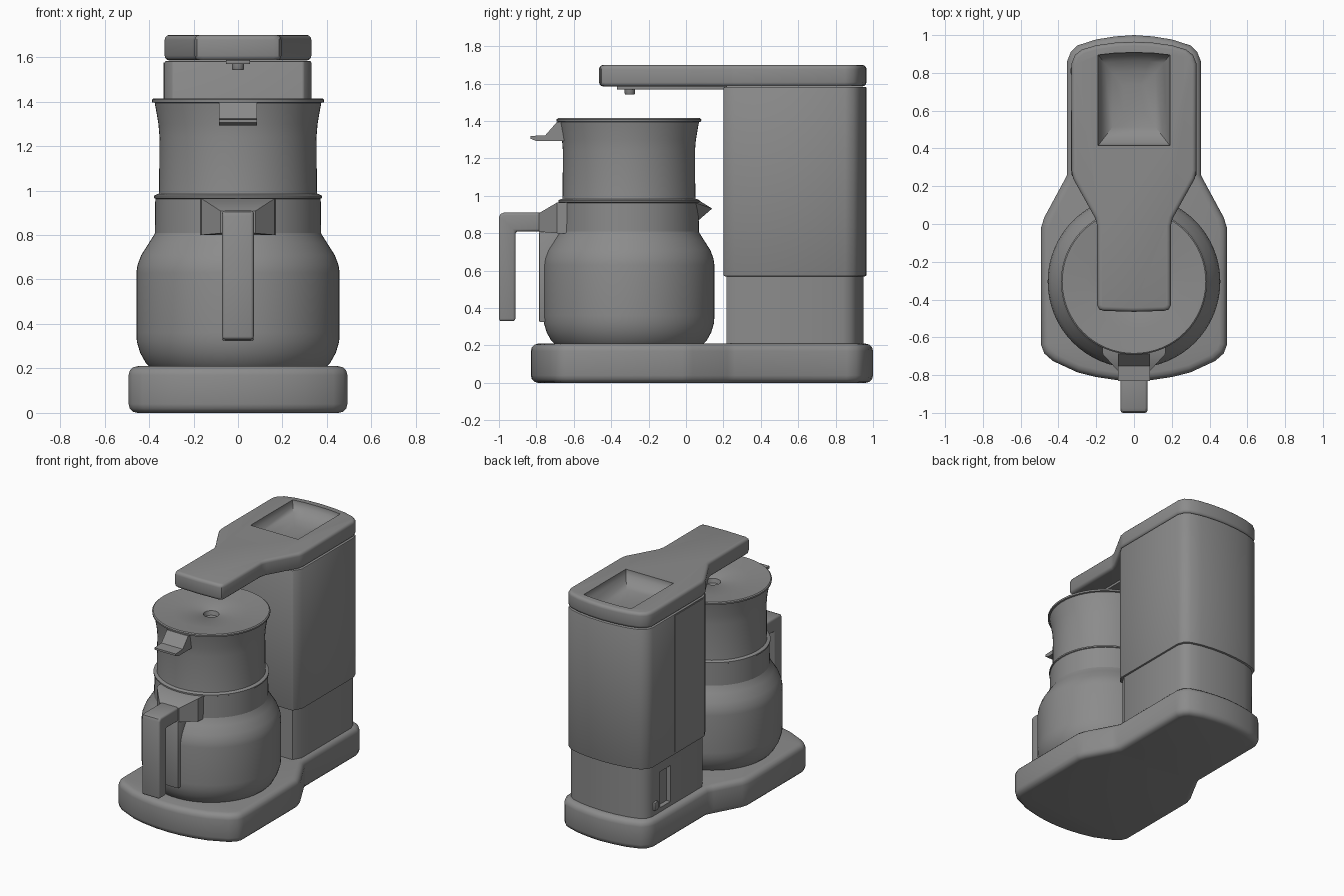
import bpy, bmesh, math

if "Cube" in bpy.data.objects:
    bpy.data.objects.remove(bpy.data.objects["Cube"])

grey = bpy.data.materials.new("mid_grey")
grey.diffuse_color = (0.26, 0.26, 0.26, 1)
grey.use_nodes = True
grey.node_tree.nodes["Principled BSDF"].inputs["Base Color"].default_value = grey.diffuse_color
CY = -0.305  # jug axis


def finish(name, bm, bevel=0, segs=3, angle=50):
    bmesh.ops.recalc_face_normals(bm, faces=bm.faces[:])
    me = bpy.data.meshes.new(name)
    bm.to_mesh(me)
    bm.free()
    me.materials.append(grey)
    ob = bpy.data.objects.new(name, me)
    bpy.context.collection.objects.link(ob)
    bpy.ops.object.select_all(action='DESELECT')
    bpy.context.view_layer.objects.active = ob
    ob.select_set(True)
    if bevel:
        m = ob.modifiers.new("bevel", 'BEVEL')
        m.width, m.segments = bevel, segs
        m.limit_method, m.angle_limit = 'ANGLE', math.radians(angle)
        bpy.ops.object.modifier_apply(modifier="bevel")
    bpy.ops.object.shade_smooth_by_angle(angle=math.radians(35))
    return ob


def loft(name, rings, **kw):
    """Skin a list of equal-length closed rings and cap both ends."""
    bm = bmesh.new()
    vs = [[bm.verts.new(p) for p in r] for r in rings]
    n = len(vs[0])
    for a, b in zip(vs, vs[1:]):
        for i in range(n):
            j = (i + 1) % n
            bm.faces.new((a[i], a[j], b[j], b[i]))
    bm.faces.new(vs[0])
    bm.faces.new(vs[-1])
    return finish(name, bm, **kw)


def mirrored(half):
    """Right half outline from back to front, mirrored in x."""
    return half + [(-x, y) for x, y in reversed(half) if x > 0]


def slab(name, half, z0, z1, **kw):
    o = mirrored(half)
    return loft(name, [[(x, y, z) for x, y in o] for z in (z0, z1)], **kw)


def side_prism(name, prof, hw, **kw):
    return loft(name, [[(x, y, z) for y, z in prof] for x in (-hw, hw)], **kw)


def box(name, x0, x1, y0, y1, z0, z1, **kw):
    return loft(name, [[(x0, y0, z), (x1, y0, z), (x1, y1, z), (x0, y1, z)]
                       for z in (z0, z1)], **kw)


def lathe(name, prof, cy=CY, n=64):
    """Revolve (radius, height) points; ends at radius 0 become poles."""
    bm = bmesh.new()
    rows = []
    for r, z in prof:
        k = n if r > 0 else 1
        rows.append([bm.verts.new((r * math.cos(2 * math.pi * i / n),
                                   cy + r * math.sin(2 * math.pi * i / n), z)) for i in range(k)])
    for a, b in zip(rows, rows[1:]):
        for i in range(n):
            j = (i + 1) % n
            f = [a[i % len(a)], a[j % len(a)], b[j % len(b)], b[i % len(b)]]
            bm.faces.new(list(dict.fromkeys(f)))
    return finish(name, bm)


def cut(ob, cutter):
    m = ob.modifiers.new("cut", 'BOOLEAN')
    m.operation, m.object, m.solver = 'DIFFERENCE', cutter, 'EXACT'
    bpy.ops.object.select_all(action='DESELECT')
    bpy.context.view_layer.objects.active = ob
    ob.select_set(True)
    bpy.ops.object.modifier_apply(modifier="cut")
    bpy.data.objects.remove(cutter)
    bpy.ops.object.shade_smooth_by_angle(angle=math.radians(35))


# Base plate with bowed ends and a waist
slab("base", [(0, 1.0), (0.1, 0.993), (0.2, 0.977), (0.3, 0.945), (0.335, 0.91), (0.355, 0.86),
              (0.355, 0.26), (0.375, 0.22), (0.475, 0.035), (0.492, -0.02), (0.492, -0.64),
              (0.475, -0.685), (0.43, -0.725), (0.3, -0.785), (0.2, -0.81), (0.1, -0.825), (0, -0.83)],
     0, 0.21, bevel=0.04, segs=3)

# Rear tower: narrower foot and main housing
back = [(0, 0.965), (0.1, 0.96), (0.2, 0.946), (0.275, 0.924), (0.313, 0.895), (0.33, 0.85)]
tower = back + [(0.33, 0.26), (0.295, 0.2)]
foot = [(x * 0.96, 0.58 + (y - 0.58) * 0.96) for x, y in tower]
foot_ob = slab("tower_foot", foot, 0.2, 0.58)
slab("tower_housing", tower, 0.57, 1.583, bevel=0.008, segs=2)
# Recess, switch and gauge panel on the left side
cut(foot_ob, box("recess_cutter", -0.4, -0.285, 0.63, 0.75, 0.24, 0.5))
box("switch", -0.335, -0.3, 0.79, 0.83, 0.25, 0.31, bevel=0.006, segs=2)
box("gauge_panel", -0.334, -0.32, 0.28, 0.6, 0.59, 1.575)

# Top cover with overhanging brew arm and a scooped filling bowl
cover = slab("top_cover", back + [(0.33, 0.28), (0.322, 0.24), (0.205, 0.03), (0.195, -0.01),
                                  (0.195, -0.43), (0.185, -0.452), (0.16, -0.46), (0, -0.465)],
             1.585, 1.70, bevel=0.022, segs=3)
bowl_rings = []
for s, z in ((1, 1.75), (1, 1.69), (0.95, 1.665), (0.82, 1.635), (0.6, 1.612), (0.3, 1.602)):
    pts = [(0.19, 0.415), (0.19, 0.895), (0.1, 0.905), (0, 0.908),
           (-0.1, 0.905), (-0.19, 0.895), (-0.19, 0.415)]
    bowl_rings.append([(x * s, 0.66 + (y - 0.66) * s, z) for x, y in pts])
cut(cover, loft("bowl_cutter", bowl_rings))
box("arm_plate", -0.055, 0.055, -0.37, 0.22, 1.568, 1.59, bevel=0.006, segs=2)
lathe("brew_nozzle", [(0, 1.542), (0.024, 1.542), (0.028, 1.548), (0.028, 1.58), (0, 1.58)], -0.3, 24)

# Jug body and collar
lathe("jug_body", [(0, 0.205), (0.395, 0.205), (0.415, 0.225), (0.44, 0.27), (0.455, 0.32),
                   (0.457, 0.36), (0.457, 0.63), (0.452, 0.665), (0.435, 0.71), (0.4, 0.765),
                   (0.375, 0.805), (0.37, 0.82), (0, 0.82)])
lathe("jug_collar", [(0, 0.80), (0.374, 0.80), (0.372, 0.963), (0.378, 0.966),
                     (0.378, 0.976), (0.362, 0.984), (0, 0.984)])
# Filter holder with flared rim and dished lid with a drip hole
lathe("filter_holder", [(0, 0.97), (0.358, 0.97), (0.355, 1.0), (0.353, 1.24), (0.358, 1.3),
                        (0.37, 1.37), (0.375, 1.396), (0, 1.396)][:-1] + [(0.3, 1.38), (0, 1.35)])
lathe("filter_lid", [(0, 1.34), (0.3, 1.37), (0.372, 1.394), (0.386, 1.397), (0.387, 1.409),
                     (0.38, 1.415), (0.36, 1.414), (0.25, 1.402), (0.06, 1.39), (0.052, 1.385),
                     (0.045, 1.355), (0, 1.35)])
# Lid lift tab
side_prism("lid_tab", [(-0.62, 1.395), (-0.69, 1.395), (-0.752, 1.324), (-0.832, 1.32),
                       (-0.832, 1.306), (-0.8, 1.293), (-0.64, 1.293)], 0.085)

# Pouring beak facing the tower
bm = bmesh.new()
tip = bm.verts.new((0, 0.14, 0.932))
rim = [bm.verts.new(p) for p in ((-0.13, 0.03, 0.97), (0, 0.07, 0.975), (0.13, 0.03, 0.97),
                                 (0.06, 0.055, 0.9), (0, 0.062, 0.865), (-0.06, 0.055, 0.9))]
for i in range(6):
    bm.faces.new((rim[i], rim[(i + 1) % 6], tip))
bm.faces.new(rim)
finish("pouring_beak", bm)

# Handle: bracket on the collar, bent grip and strip down the body
loft("handle_bracket", [[(-w, y, z0), (w, y, z0), (w, y, z1), (-w, y, z1)]
                        for y, w, z0, z1 in ((-0.6, 0.172, 0.8, 0.966), (-0.69, 0.165, 0.8, 0.964),
                                             (-0.785, 0.078, 0.808, 0.908))])
side_prism("handle_grip", [(-1.0, 0.33), (-0.912, 0.33), (-0.912, 0.81), (-0.76, 0.81),
                           (-0.76, 0.91), (-0.975, 0.91), (-0.992, 0.903), (-1.0, 0.885)],
           0.071, bevel=0.014, segs=3)
side_prism("handle_strip", [(-0.785, 0.325), (-0.72, 0.325), (-0.64, 0.81), (-0.785, 0.81)], 0.07,
           bevel=0.006, segs=2)
